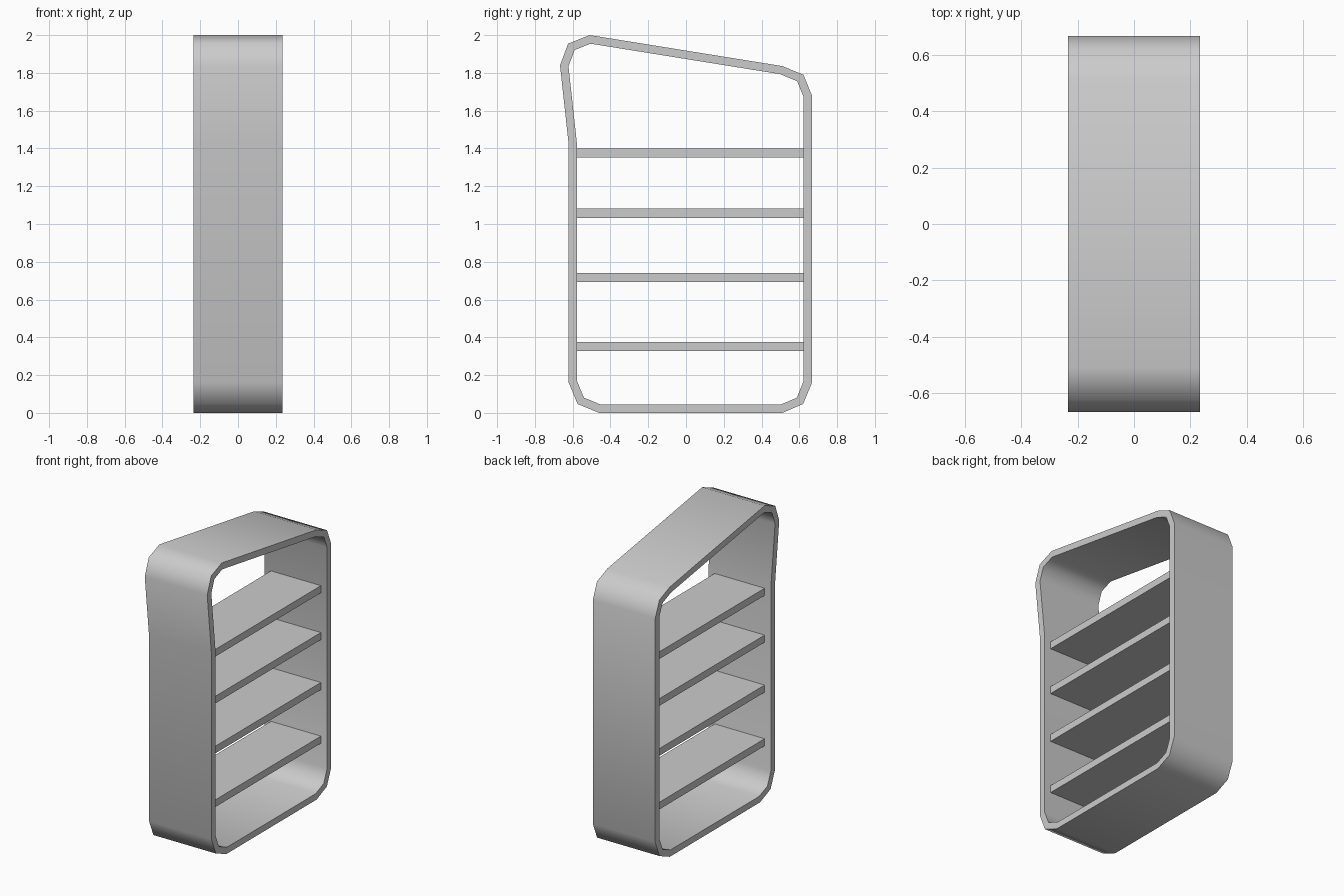
import bpy, bmesh, math
from mathutils import Vector

if "Cube" in bpy.data.objects:
    bpy.data.objects.remove(bpy.data.objects["Cube"])

HALF_W = 0.235      # half depth of the frame along x
THICK = 0.044       # board thickness of the frame
SHELF_HALF_W = 0.188

# Outer silhouette of the frame in (y, z), counter-clockwise
OUTER = [Vector(p) for p in (
    (-0.46, 0.0), (0.51, 0.0), (0.62, 0.047), (0.667, 0.16),
    (0.667, 1.68), (0.622, 1.79), (0.51, 1.836), (-0.51, 2.0),
    (-0.624, 1.955), (-0.667, 1.84), (-0.621, 1.42), (-0.621, 0.16),
    (-0.574, 0.047))]


def inset(points, d):
    """Mitred inward offset of a counter-clockwise outline."""
    result = []
    for i, p in enumerate(points):
        a = (p - points[i - 1]).normalized()
        b = (points[(i + 1) % len(points)] - p).normalized()
        na, nb = Vector((-a.y, a.x)), Vector((-b.y, b.x))
        result.append(p + (na + nb) * d / (1 + na.dot(nb)))
    return result


def finish(name, bm):
    bmesh.ops.recalc_face_normals(bm, faces=bm.faces)
    mesh = bpy.data.meshes.new(name)
    bm.to_mesh(mesh)
    bm.free()
    obj = bpy.data.objects.new(name, mesh)
    bpy.context.collection.objects.link(obj)
    return obj


# Frame: closed band, outer and inner loops on both open sides
bm = bmesh.new()
inner = inset(OUTER, THICK)
loops = [[bm.verts.new((x, p.x, p.y)) for p in pts]
         for x, pts in ((HALF_W, OUTER), (HALF_W, inner),
                        (-HALF_W, inner), (-HALF_W, OUTER))]
n = len(OUTER)
for k in range(4):
    a, b = loops[k], loops[(k + 1) % 4]
    for i in range(n):
        j = (i + 1) % n
        bm.faces.new((a[i], a[j], b[j], b[i]))
frame = finish("frame", bm)
bpy.context.view_layer.objects.active = frame
frame.select_set(True)
bpy.ops.object.shade_smooth_by_angle(angle=math.radians(60))

# Shelves: slightly narrower boards spanning between the side walls
y0, y1 = -0.577, 0.623
for i, top in enumerate((0.376, 0.741, 1.081, 1.40)):
    bm = bmesh.new()
    bmesh.ops.create_cube(bm, size=1)
    bmesh.ops.scale(bm, vec=(2 * SHELF_HALF_W, y1 - y0, 0.049), verts=bm.verts)
    bmesh.ops.translate(bm, vec=(0, (y0 + y1) / 2, top - 0.0245), verts=bm.verts)
    finish(f"shelf_{i + 1}", bm)
